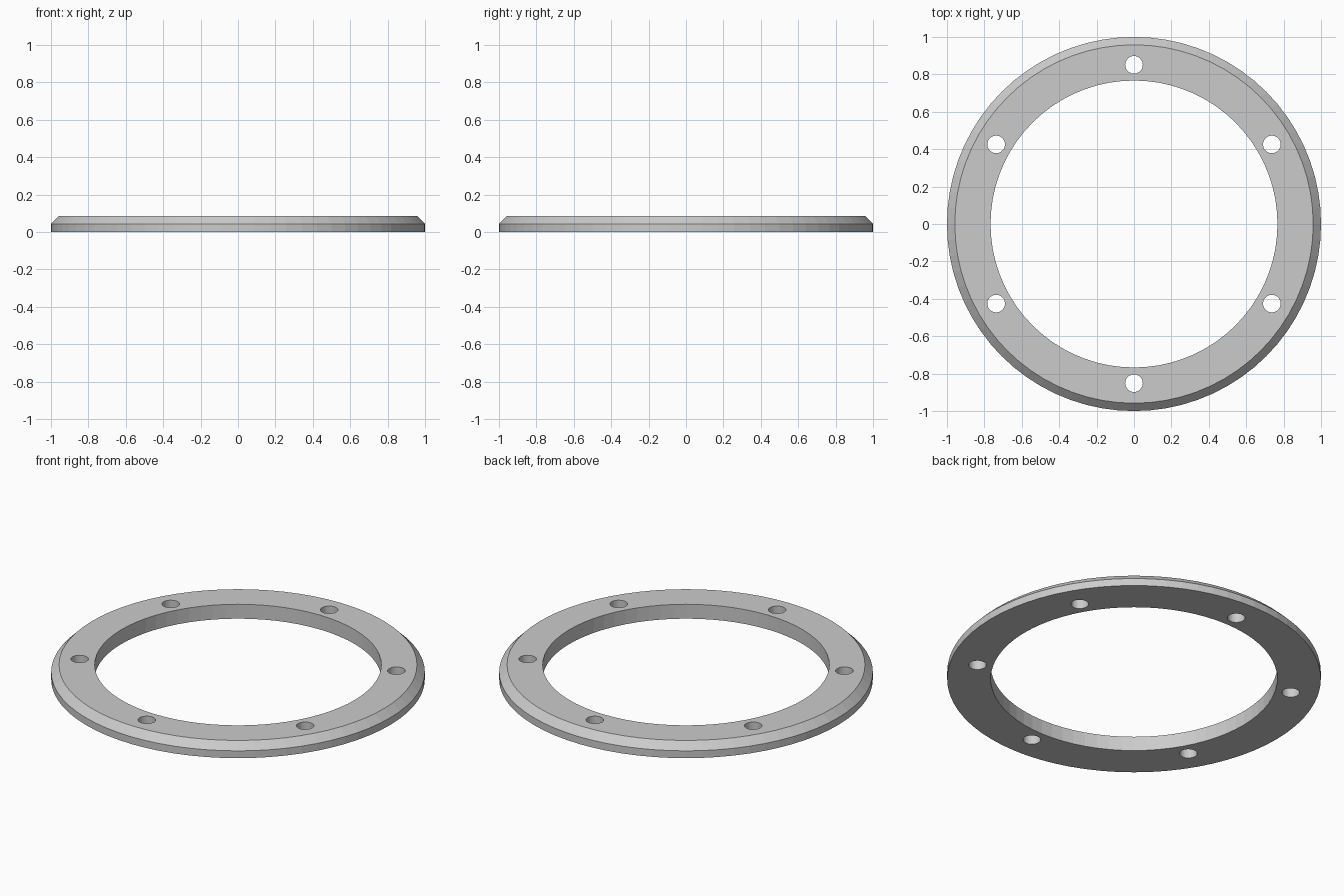
import bpy, bmesh
from math import cos, sin, pi, radians

if "Cube" in bpy.data.objects:
    bpy.data.objects.remove(bpy.data.objects["Cube"])

SEGMENTS = 72
HEIGHT = 0.085
# Ring cross-section as (radius, z): flat base, chamfered outer top edge
PROFILE = [(0.767, 0), (1.0, 0), (1.0, 0.043), (0.958, HEIGHT), (0.767, HEIGHT)]
HOLES, HOLE_CIRCLE, HOLE_RADIUS = 6, 0.851, 0.047


def make_object(name, bm):
    bmesh.ops.recalc_face_normals(bm, faces=bm.faces)
    mesh = bpy.data.meshes.new(name)
    bm.to_mesh(mesh)
    bm.free()
    obj = bpy.data.objects.new(name, mesh)
    bpy.context.collection.objects.link(obj)
    return obj


# Flange ring: profile swept round z
bm = bmesh.new()
rings = []
for i in range(SEGMENTS):
    a = 2 * pi * i / SEGMENTS
    rings.append([bm.verts.new((r * cos(a), r * sin(a), z)) for r, z in PROFILE])
for i in range(SEGMENTS):
    here, after = rings[i], rings[(i + 1) % SEGMENTS]
    for j in range(len(PROFILE)):
        k = (j + 1) % len(PROFILE)
        bm.faces.new((here[j], after[j], after[k], here[k]))
flange = make_object("flange_ring", bm)

# Bolt hole cutters: six cylinders, the first at the back
bm = bmesh.new()
for i in range(HOLES):
    a = radians(90) + 2 * pi * i / HOLES
    made = bmesh.ops.create_cone(bm, cap_ends=True, segments=32, radius1=HOLE_RADIUS,
                                 radius2=HOLE_RADIUS, depth=HEIGHT * 3)
    bmesh.ops.translate(bm, verts=made["verts"],
                        vec=(HOLE_CIRCLE * cos(a), HOLE_CIRCLE * sin(a), HEIGHT / 2))
cutter = make_object("bolt_hole_cutter", bm)

# Drill the holes and drop the cutter
mod = flange.modifiers.new("bolt_holes", "BOOLEAN")
mod.operation, mod.solver, mod.object = "DIFFERENCE", "EXACT", cutter
bpy.context.view_layer.objects.active = flange
flange.select_set(True)
bpy.ops.object.modifier_apply(modifier=mod.name)
bpy.data.objects.remove(cutter)
